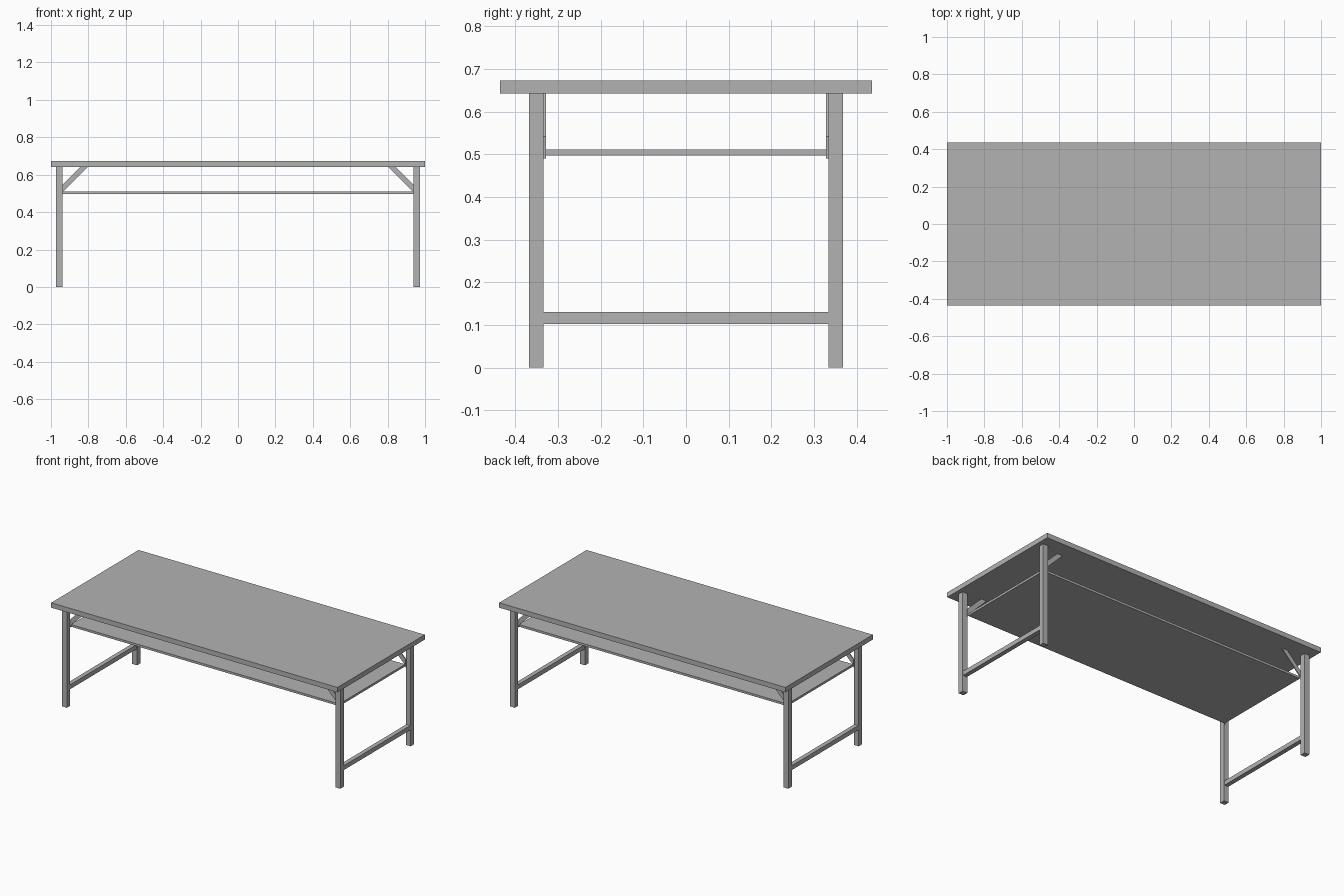
import bpy, bmesh

if "Cube" in bpy.data.objects:
    bpy.data.objects.remove(bpy.data.objects["Cube"])

grey = bpy.data.materials.new("light_grey")
grey.diffuse_color = (0.45, 0.45, 0.45, 1)
grey.use_nodes = True
grey.node_tree.nodes["Principled BSDF"].inputs["Base Color"].default_value = grey.diffuse_color


def finish(name, bm):
    bmesh.ops.recalc_face_normals(bm, faces=bm.faces)
    me = bpy.data.meshes.new(name)
    bm.to_mesh(me)
    bm.free()
    me.materials.append(grey)
    ob = bpy.data.objects.new(name, me)
    bpy.context.collection.objects.link(ob)
    return ob


def box(name, x, y, z):
    bm = bmesh.new()
    bmesh.ops.create_cube(bm, size=1)
    for v in bm.verts:
        for i, (lo, hi) in enumerate((x, y, z)):
            v.co[i] = hi if v.co[i] > 0 else lo
    return finish(name, bm)


def mirror(ob, in_x, in_y):
    m = ob.modifiers.new("mirror", 'MIRROR')
    m.use_axis = (in_x, in_y, False)
    m.use_mirror_merge = False


# Table top and shelf
box("table_top", (-1, 1), (-0.436, 0.436), (0.642, 0.673))
box("shelf", (-0.938, 0.938), (-0.328, 0.328), (0.497, 0.511))

# Four legs
mirror(box("leg", (0.939, 0.973), (0.334, 0.368), (0, 0.642)), True, True)

# Cross rails between the legs at each end
mirror(box("end_rail", (0.942, 0.970), (-0.334, 0.334), (0.102, 0.130)), True, False)

# Diagonal flat braces from the legs to the table top
bm = bmesh.new()
profile = [(0.942, 0.542), (0.842, 0.642), (0.802, 0.642), (0.932, 0.512), (0.942, 0.49)]
face = bm.faces.new([bm.verts.new((x, 0.328, z)) for x, z in profile])
ext = bmesh.ops.extrude_face_region(bm, geom=[face])
for g in ext["geom"]:
    if isinstance(g, bmesh.types.BMVert):
        g.co.y = 0.334
mirror(finish("brace", bm), True, True)
